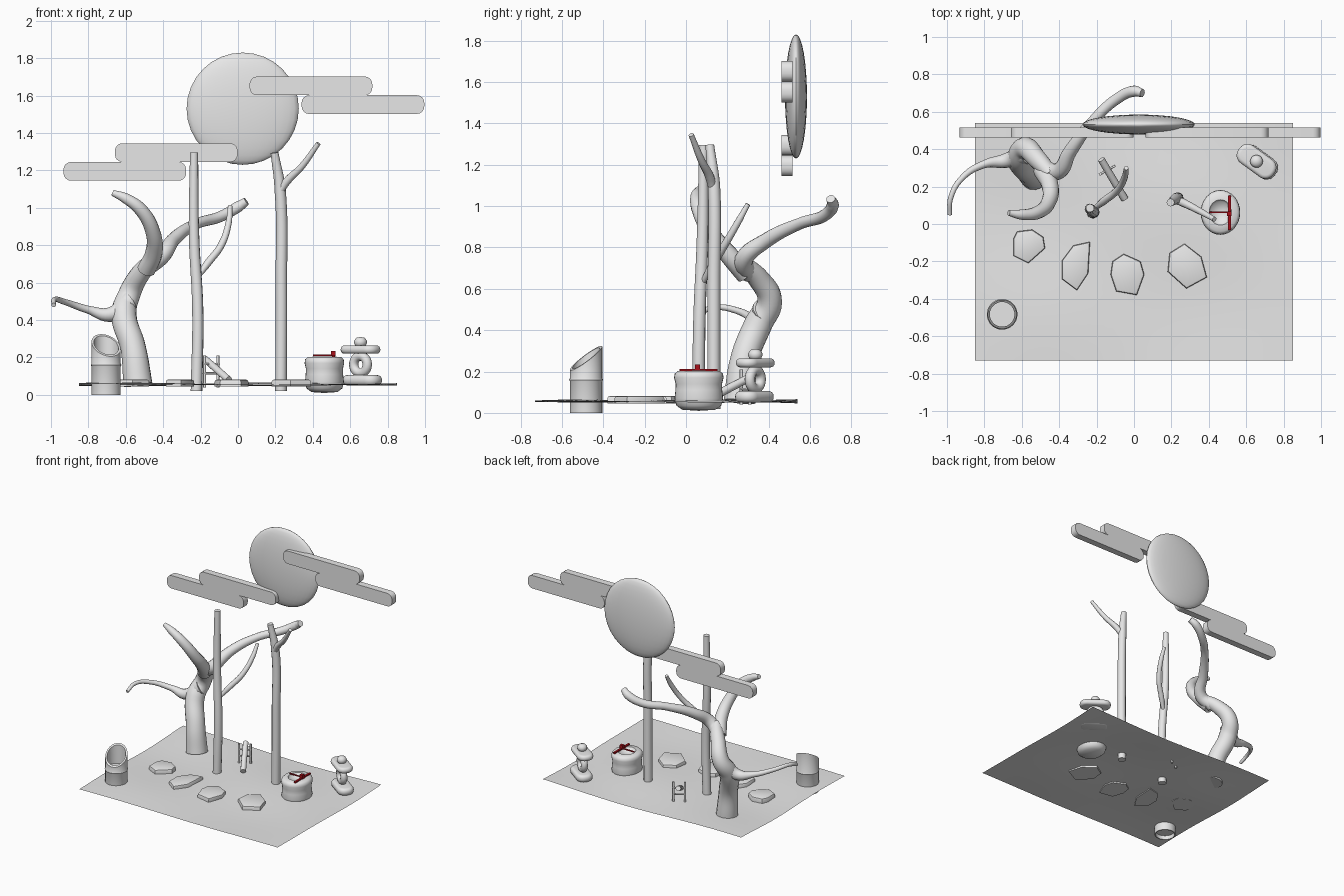
import bpy, bmesh, math
from mathutils import Vector, Matrix

if "Cube" in bpy.data.objects:
    bpy.data.objects.remove(bpy.data.objects["Cube"], do_unlink=True)


def material(name, rgb):
    m = bpy.data.materials.new(name)
    m.use_nodes = True
    m.diffuse_color = (*rgb, 1)
    m.node_tree.nodes["Principled BSDF"].inputs["Base Color"].default_value = (*rgb, 1)
    return m


GREY = material("pale grey", (0.8, 0.8, 0.8))
RED = material("dark red", (0.4, 0.005, 0.01))


def finish(ob, mat=GREY, angle=40):
    bpy.ops.object.select_all(action="DESELECT")
    ob.select_set(True)
    bpy.context.view_layer.objects.active = ob
    ob.data.materials.clear()
    ob.data.materials.append(mat)
    bpy.ops.object.shade_smooth_by_angle(angle=math.radians(angle))
    return ob


def from_bmesh(name, bm, mat=GREY, angle=40, closed=True):
    if closed:
        bmesh.ops.recalc_face_normals(bm, faces=bm.faces)
    me = bpy.data.meshes.new(name)
    bm.to_mesh(me)
    bm.free()
    ob = bpy.data.objects.new(name, me)
    bpy.context.collection.objects.link(ob)
    return finish(ob, mat, angle)


def lathe(profile, seg=32):
    """Spin (radius, z) pairs about z; a zero radius closes the end."""
    bm = bmesh.new()
    rings = []
    for r, z in profile:
        n = seg if r else 1
        rings.append([bm.verts.new((r * math.cos(math.tau * i / seg),
                                    r * math.sin(math.tau * i / seg), z)) for i in range(n)])
    for a, b in zip(rings, rings[1:]):
        for i in range(seg):
            j = (i + 1) % seg
            quad = [a[i % len(a)], a[j % len(a)], b[j % len(b)], b[i % len(b)]]
            bm.faces.new(list(dict.fromkeys(quad)))
    return bm


def prism(name, outline, lift, bevel=0.0):
    """Extrude a flat outline by a vector and soften its rim."""
    bm = bmesh.new()
    face = bm.faces.new([bm.verts.new(p) for p in outline])
    top = bmesh.ops.extrude_face_region(bm, geom=[face])["geom"]
    moved = [v for v in top if isinstance(v, bmesh.types.BMVert)]
    bmesh.ops.translate(bm, verts=moved, vec=lift)
    if bevel:
        rim = [e for e in bm.edges if all(v in moved for v in e.verts)]
        bmesh.ops.bevel(bm, geom=rim, offset=bevel, segments=2, affect="EDGES", profile=0.5)
    return from_bmesh(name, bm)


def box(name, centre, size, turn=0.0, bevel=0.0, mat=GREY, segments=4):
    bm = bmesh.new()
    bmesh.ops.create_cube(bm, size=1)
    bmesh.ops.scale(bm, verts=bm.verts, vec=size)
    if bevel:
        up = [e for e in bm.edges if abs(e.verts[0].co.z - e.verts[1].co.z) > size[2] / 2]
        bmesh.ops.bevel(bm, geom=up, offset=min(size[:2]) * 0.45, segments=6, affect="EDGES", profile=0.5)
        rim = [e for e in bm.edges if abs(e.verts[0].co.z - e.verts[1].co.z) < 1e-5
               and len({f.normal.z > 0.5 or f.normal.z < -0.5 for f in e.link_faces}) == 2]
        bmesh.ops.bevel(bm, geom=rim, offset=bevel, segments=segments, affect="EDGES", profile=0.5)
    bm.transform(Matrix.Translation(centre) @ Matrix.Rotation(turn, 4, "Z"))
    return from_bmesh(name, bm, mat)


def limb(name, points, sides=3):
    """Tapered tube through (x, y, z, radius) points."""
    cu = bpy.data.curves.new(name, "CURVE")
    cu.dimensions = "3D"
    cu.bevel_depth = 1.0
    cu.bevel_resolution = sides
    cu.resolution_u = 8
    cu.use_fill_caps = True
    sp = cu.splines.new("BEZIER")
    sp.bezier_points.add(len(points) - 1)
    for bp, (x, y, z, r) in zip(sp.bezier_points, points):
        bp.co = (x, y, z)
        bp.radius = r
        bp.handle_left_type = bp.handle_right_type = "AUTO"
    ob = bpy.data.objects.new(name, cu)
    bpy.context.collection.objects.link(ob)
    bpy.ops.object.select_all(action="DESELECT")
    ob.select_set(True)
    bpy.context.view_layer.objects.active = ob
    bpy.ops.object.convert(target="MESH")
    return finish(bpy.context.object, angle=60)


# Gently rolling ground sheet
bm = bmesh.new()
bmesh.ops.create_grid(bm, x_segments=24, y_segments=18, size=1)
for v in bm.verts:
    x, y = v.co.x * 0.85, v.co.y * 0.635 - 0.095
    v.co = (x, y, 0.056 + 0.007 * math.sin(4 * x + 1) * math.cos(5 * y) + 0.004 * math.sin(7 * y + 3 * x))
from_bmesh("ground", bm, closed=False)

# Sun disc
bm = bmesh.new()
bmesh.ops.create_uvsphere(bm, u_segments=32, v_segments=16, radius=1)
bm.transform(Matrix.Translation((0.025, 0.532, 1.53)) @ Matrix.Diagonal((0.3, 0.053, 0.3, 1)))
from_bmesh("sun", bm)

# Cloud bars with rounded ends
for side, bars in {"right": [(-0.605, 1.195), (-0.33, 1.295)], "left": [(0.39, 1.652), (0.668, 1.552)]}.items():
    for part, (cx, cz) in zip(("first", "second"), bars):
        outline = []
        for k, (sx, sz) in enumerate([(1, 1), (-1, 1), (-1, -1), (1, -1)]):
            for i in range(5):
                a = math.pi / 2 * (k + i / 4)
                outline.append((cx + sx * 0.288 + 0.04 * math.cos(a), 0.463,
                                cz + sz * 0.01 + 0.04 * math.sin(a)))
        prism(f"{side}_cloud_{part}_bar", outline, (0, 0.052, 0))

# Crooked old tree
limb("tree_trunk", [(-0.535, 0.26, 0.055, 0.078), (-0.56, 0.28, 0.25, 0.068), (-0.61, 0.35, 0.43, 0.068),
                    (-0.58, 0.405, 0.54, 0.06), (-0.52, 0.35, 0.65, 0.052), (-0.44, 0.26, 0.73, 0.042)], 6)
limb("tree_back_branch", [(-0.5, 0.31, 0.67, 0.045), (-0.41, 0.28, 0.74, 0.045), (-0.34, 0.39, 0.835, 0.036),
                          (-0.22, 0.55, 0.915, 0.028), (-0.09, 0.67, 0.955, 0.029),
                          (0.0, 0.71, 1.005, 0.03), (0.045, 0.7, 1.035, 0.022)], 5)
limb("tree_upper_branch", [(-0.49, 0.29, 0.67, 0.05), (-0.45, 0.21, 0.76, 0.046), (-0.455, 0.12, 0.87, 0.04),
                           (-0.52, 0.06, 0.99, 0.035), (-0.6, 0.05, 1.05, 0.028), (-0.67, 0.06, 1.08, 0.016)], 5)
limb("tree_low_branch", [(-0.58, 0.38, 0.5, 0.06), (-0.68, 0.34, 0.43, 0.04), (-0.8, 0.32, 0.455, 0.021),
                         (-0.92, 0.245, 0.495, 0.016), (-0.98, 0.14, 0.51, 0.014), (-0.985, 0.05, 0.48, 0.012)], 4)

# Two slim trunks, each with one side branch
limb("right_pole_trunk", [(-0.222, 0.06, 0.02, 0.031), (-0.215, 0.065, 0.45, 0.03), (-0.235, 0.08, 0.85, 0.028),
                          (-0.235, 0.085, 1.295, 0.022)], 4)
limb("right_pole_branch", [(-0.215, 0.08, 0.63, 0.012), (-0.165, 0.12, 0.7, 0.02), (-0.09, 0.18, 0.8, 0.019),
                           (-0.05, 0.25, 0.92, 0.017), (-0.042, 0.3, 1.01, 0.012)], 4)
limb("left_pole_trunk", [(0.23, 0.135, 0.02, 0.031), (0.232, 0.135, 0.6, 0.031), (0.225, 0.135, 1.1, 0.03),
                         (0.195, 0.115, 1.295, 0.021)], 4)
limb("left_pole_branch", [(0.22, 0.13, 1.08, 0.02), (0.26, 0.115, 1.14, 0.022), (0.34, 0.075, 1.22, 0.018),
                          (0.43, 0.025, 1.345, 0.013)], 4)

# Slant-cut hollow stalk with a raised joint
bm = lathe([(0, 0.03), (0.068, 0.03), (0.07, 0), (0.078, 0), (0.078, 0.152), (0.082, 0.16),
            (0.078, 0.168), (0.078, 0.5), (0.066, 0.5), (0.066, 0.17), (0, 0.17)])
for v in bm.verts:
    if v.co.z > 0.4:
        v.co.z = 0.265 + 0.72 * v.co.y - 0.25 * v.co.x
bm.transform(Matrix.Translation((-0.705, -0.483, 0)))
from_bmesh("cut_stalk", bm)

# Stone basin with a shallow bowl
bm = lathe([(0, 0.01), (0.07, 0.015), (0.096, 0.035), (0.104, 0.07), (0.1, 0.11), (0.099, 0.14),
            (0.106, 0.17), (0.103, 0.19), (0.09, 0.202), (0.06, 0.204), (0.052, 0.185), (0, 0.175)])
bm.transform(Matrix.Translation((0.462, 0.062, 0)) @ Matrix.Diagonal((1, 1.13, 1, 1)))
from_bmesh("basin", bm, angle=60)

# Red ladle resting across the basin
box("ladle_rest", (0.51, 0.06, 0.207), (0.016, 0.185, 0.01), mat=RED)
box("ladle_handle", (0.455, 0.062, 0.211), (0.11, 0.008, 0.008), mat=RED)
box("ladle_cup", (0.51, 0.055, 0.222), (0.024, 0.024, 0.026), mat=RED)

# Stepping stones, outlines relative to their centres
STONES = {
    "first": ((-0.565, -0.12), [(-8, 4), (-6, 8), (2, 9), (8, 5), (9, -1), (0, -9), (-8, -5)]),
    "second": ((-0.315, -0.225), [(-1, 11), (8, 13), (7, -4), (1, -13), (-7, -7), (-7, 3)]),
    "third": ((-0.035, -0.27), [(-2, 11), (7, 7), (9, 0), (5, -11), (-6, -9), (-9, 0), (-8, 7)]),
    "fourth": ((0.28, -0.225), [(-1, 12), (8, 5), (11, -6), (0, -12), (-10, -3), (-9, 7)]),
}
for name, ((cx, cy), pts) in STONES.items():
    prism(f"{name}_stepping_stone", [(cx + px / 100, cy + py / 100, 0.045) for px, py in pts],
          (0, 0, 0.037), 0.012)

# Stacked stone lantern, turned in plan
TURN = math.radians(-36)
LX, LY = 0.655, 0.335
box("lantern_foot", (LX + 0.01, LY - 0.004, 0.078), (0.225, 0.12, 0.055), TURN, 0.024)
bpy.ops.mesh.primitive_torus_add(major_radius=0.045, minor_radius=0.025, major_segments=24, minor_segments=12,
                                 location=(LX, LY, 0.162), rotation=(math.pi / 2, 0, TURN))
bpy.context.object.name = "lantern_ring"
finish(bpy.context.object)
box("lantern_cap", (LX, LY, 0.242), (0.23, 0.115, 0.044), TURN, 0.02)
bm = lathe([(0, 0.255), (0.026, 0.258), (0.034, 0.275), (0.034, 0.29), (0.022, 0.305), (0, 0.31)], 20)
bm.transform(Matrix.Translation((LX, LY, 0)))
from_bmesh("lantern_knob", bm, angle=60)

# Tipping water spout: tube, two posts and cross bars
MID = Vector((-0.143, 0.288, 0))
ACROSS = Vector((0.87, 0.5, 0)) * 0.041
limb("spout_tube", [(-0.175, 0.345, 0.19, 0.019), (-0.112, 0.238, 0.135, 0.02), (-0.05, 0.135, 0.08, 0.02)], 3)
for name, s in (("left", 1), ("right", -1)):
    p = MID + ACROSS * s
    limb(f"spout_{name}_post", [(p.x, p.y, 0.04, 0.008), (p.x, p.y, 0.21, 0.008)], 2)
for name, z in (("axle", 0.165), ("brace", 0.115)):
    limb(f"spout_{name}", [(*(MID + ACROSS * s * 1.2).xy, z, 0.006) for s in (-1, 1)], 2)
